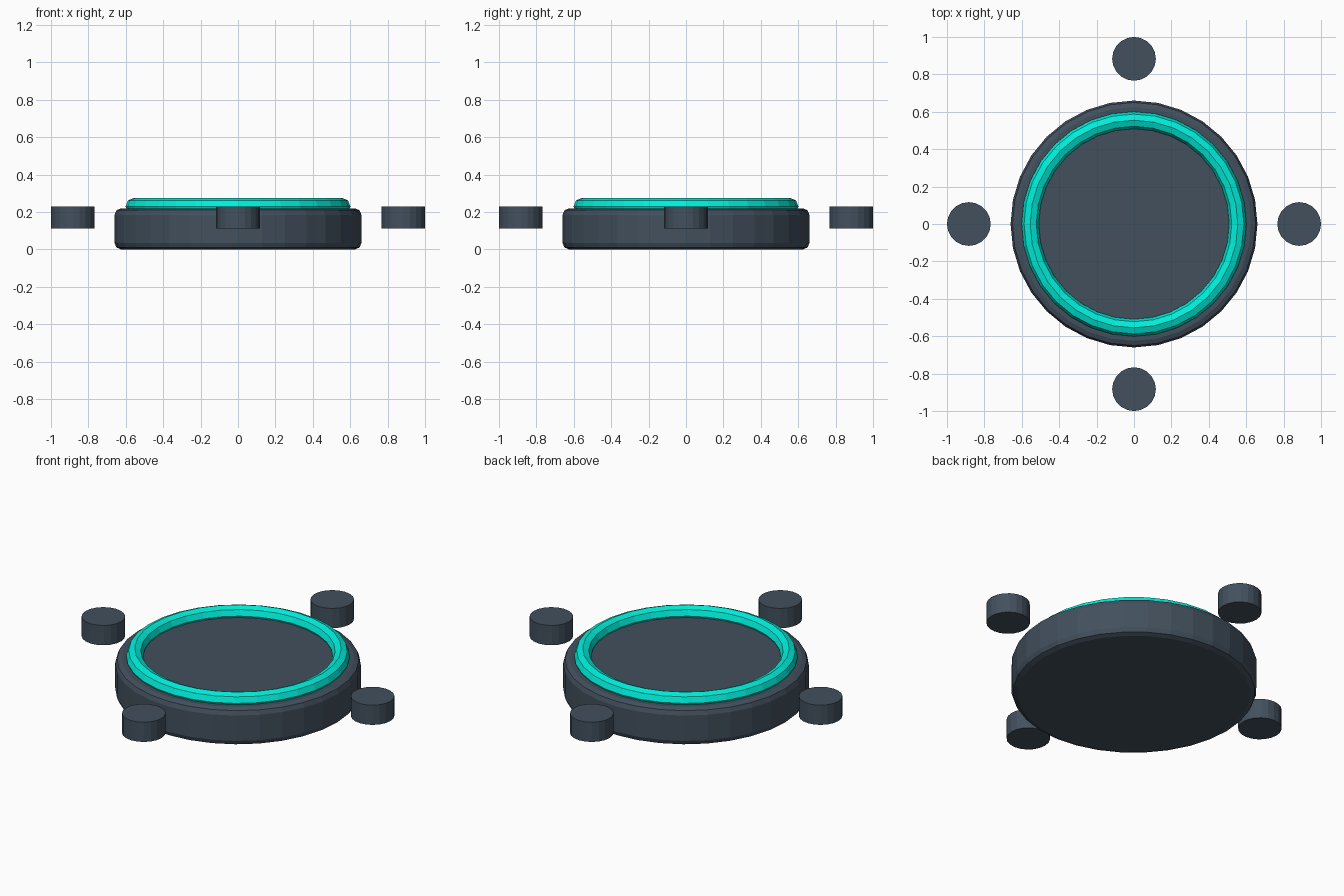
import bpy
from math import cos, sin, pi

if "Cube" in bpy.data.objects:
    bpy.data.objects.remove(bpy.data.objects["Cube"])


def material(name, color):
    mat = bpy.data.materials.new(name)
    mat.diffuse_color = (*color, 1)
    mat.use_nodes = True
    mat.node_tree.nodes["Principled BSDF"].inputs["Base Color"].default_value = mat.diffuse_color
    return mat


slate = material("slate", (0.055, 0.08, 0.11))
teal = material("glow_teal", (0.0, 0.85, 0.7))


def disc(name, radius, z0, z1, sides, x=0, y=0):
    bpy.ops.mesh.primitive_cylinder_add(vertices=sides, radius=radius, depth=z1 - z0,
                                        location=(x, y, (z0 + z1) / 2))
    ob = bpy.context.object
    ob.name = name
    ob.data.materials.append(slate)
    return ob


# Main body with softened rims
body = disc("body", 0.66, 0, 0.22, 32)
bevel = body.modifiers.new("rim_bevel", 'BEVEL')
bevel.width = 0.035
bevel.segments = 2
bevel.limit_method = 'ANGLE'

# Bright ring half sunk into the top
bpy.ops.mesh.primitive_torus_add(major_radius=0.555, minor_radius=0.046, major_segments=32,
                                 minor_segments=8, location=(0, 0, 0.23))
ring = bpy.context.object
ring.name = "glow_ring"
ring.data.materials.append(teal)

# Four floating pods around the body
for i, side in enumerate(("right", "back", "left", "front")):
    a = i * pi / 2
    disc("pod_" + side, 0.117, 0.113, 0.23, 20, 0.883 * cos(a), 0.883 * sin(a))
